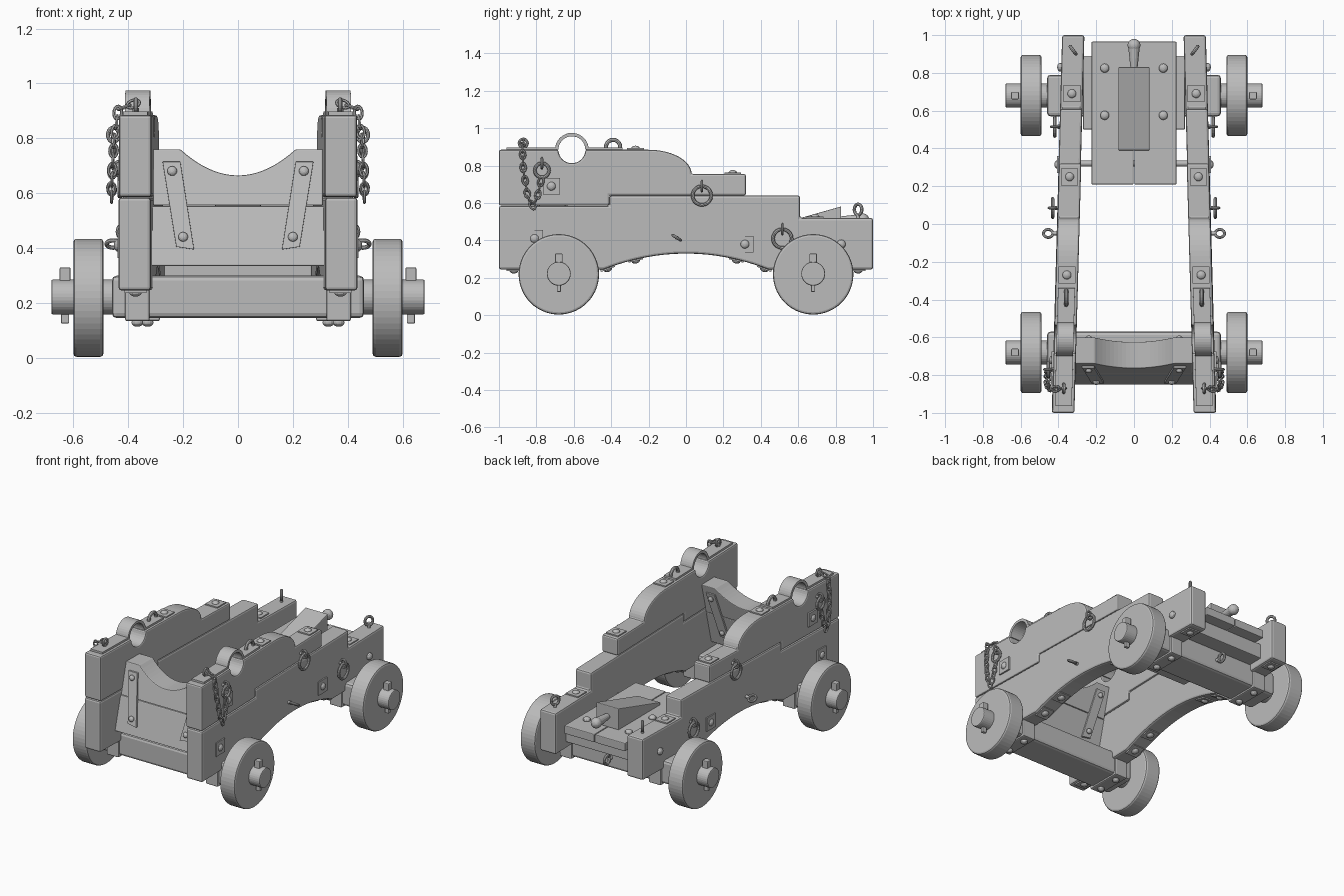
import bpy, bmesh, math
from mathutils import Vector, Matrix

cube = bpy.data.objects.get("Cube")
if cube:
    bpy.data.objects.remove(cube, do_unlink=True)

grey = bpy.data.materials.new("plain grey")
grey.use_nodes = True
grey.diffuse_color = (0.5, 0.5, 0.5, 1)
grey.node_tree.nodes["Principled BSDF"].inputs["Base Color"].default_value = (0.5, 0.5, 0.5, 1)
made = []


def finish(name, bm, bevel=0.0, mirror=False):
    bmesh.ops.recalc_face_normals(bm, faces=bm.faces)
    mesh = bpy.data.meshes.new(name)
    bm.to_mesh(mesh)
    bm.free()
    mesh.materials.append(grey)
    ob = bpy.data.objects.new(name, mesh)
    bpy.context.collection.objects.link(ob)
    if bevel:
        mod = ob.modifiers.new("Bevel", "BEVEL")
        mod.width, mod.segments = bevel, 2
        mod.limit_method, mod.angle_limit = "ANGLE", math.radians(40)
    if mirror:
        ob.modifiers.new("Mirror", "MIRROR")
    made.append(ob)


def prism(name, pts, place, d0, d1, bevel=0.0, mirror=False):
    # Extrude a profile between two depths; place maps (u, v, depth) to space
    bm = bmesh.new()
    a, b = [[bm.verts.new(place(u, v, d)) for u, v in pts] for d in (d0, d1)]
    bm.faces.new(a)
    bm.faces.new(b)
    for i in range(len(pts)):
        j = (i + 1) % len(pts)
        bm.faces.new((a[i], a[j], b[j], b[i]))
    finish(name, bm, bevel, mirror)


def add_box(bm, lo, hi, m=Matrix()):
    lo, hi = Vector(lo), Vector(hi)
    mat = m @ Matrix.Translation((lo + hi) / 2) @ Matrix.Diagonal((*(hi - lo), 1))
    bmesh.ops.create_cube(bm, size=1, matrix=mat)


def box(name, lo, hi, bevel=0.0, mirror=False):
    bm = bmesh.new()
    add_box(bm, lo, hi)
    finish(name, bm, bevel, mirror)


def add_rod(bm, p, q, r, r2=None, segs=16):
    p, q = Vector(p), Vector(q)
    mat = Matrix.Translation((p + q) / 2) @ (q - p).to_track_quat("Z", "Y").to_matrix().to_4x4()
    bmesh.ops.create_cone(bm, cap_ends=True, segments=segs, radius1=r,
                          radius2=r if r2 is None else r2, depth=(q - p).length, matrix=mat)


def add_ring(bm, c, u, v, a, b, r, n=20, m=8):
    # Elliptical ring around c, with half axes a along u and b along v
    c, u, v = Vector(c), Vector(u).normalized(), Vector(v).normalized()
    w = u.cross(v)
    rows = []
    for i in range(n):
        t = math.tau * i / n
        out = (u * math.cos(t) * b + v * math.sin(t) * a).normalized()
        p = c + u * a * math.cos(t) + v * b * math.sin(t)
        rows.append([bm.verts.new(p + r * (out * math.cos(k * math.tau / m) + w * math.sin(k * math.tau / m)))
                     for k in range(m)])
    for i in range(n):
        s, t = rows[i], rows[(i + 1) % n]
        for k in range(m):
            bm.faces.new((s[k], s[(k + 1) % m], t[(k + 1) % m], t[k]))


def add_bolt(bm, pos, normal, plate=0.0, r=0.024):
    m = Matrix.Translation(pos) @ Vector(normal).to_track_quat("Z", "Y").to_matrix().to_4x4()
    if plate:
        add_box(bm, (-plate, -plate, -0.01), (plate, plate, 0.008), m)
    bmesh.ops.create_uvsphere(bm, u_segments=14, v_segments=8, radius=r,
                              matrix=m @ Matrix.Translation((0, 0, 0.005)) @ Matrix.Diagonal((1, 1, 0.7, 1)))


def arc(cy, cz, ry, rz, a0, a1, n):
    return [(cy + ry * math.cos(math.radians(a0 + (a1 - a0) * i / n)),
             cz + rz * math.sin(math.radians(a0 + (a1 - a0) * i / n))) for i in range(n + 1)]


def mid(y):  # the cheeks close in towards the rear
    return 0.348 - 0.0275 * y


def on_cheek(y, z, d):
    return (mid(y) + d, y, z)


def outer(y, z, d=0.0):
    return on_cheek(y, z, 0.06 + d)


def belly(y):
    return 0.245 + 0.085 * max(0, 1 - (y / 0.44) ** 2)


# Stepped cheeks in two timbers
arch = [(-0.44 + 0.055 * i, belly(-0.44 + 0.055 * i)) for i in range(17)]
lower = [(-1, 0.245)] + arch + [(1, 0.245), (1, 0.52), (0.61, 0.52), (0.61, 0.64),
                                (-0.41, 0.64), (-0.41, 0.585), (-1, 0.585)]
prism("lower_cheek", lower, on_cheek, -0.058, 0.06, 0.012, True)
upper = [(-1, 0.587), (-0.41, 0.587), (-0.41, 0.641), (0.32, 0.641), (0.32, 0.755)]
upper += arc(-0.2, 0.755, 0.23, 0.13, 0, 90, 12) + arc(-0.61, 0.885, 0.072, 0.072, 0, -180, 16) + [(-1, 0.885)]
prism("upper_cheek", upper, on_cheek, -0.06, 0.058, 0.01, True)

# Iron strap arching over the pivot notch
strap = [(-0.96, 0.884), (-0.96, 0.898), (-0.7, 0.898)] + arc(-0.61, 0.885, 0.09, 0.09, 172, 8, 18)
strap += [(-0.34, 0.898), (-0.34, 0.884)] + arc(-0.61, 0.885, 0.072, 0.072, 0, 180, 18)
prism("pivot_strap", strap, on_cheek, -0.045, 0.045, 0.003, True)


# Leaning front transom of two planks, with a scooped top
def on_transom(x, z, d):
    return (x, -0.85 + 0.26 * (z - 0.335) + d, z)


prism("lower_transom", [(-0.32, 0.335), (0.32, 0.335), (0.32, 0.554), (-0.32, 0.554)],
      on_transom, 0, 0.14, 0.006)
scoop = [(0.21 * k / 10, 0.665 + 0.095 * (k / 10) ** 2) for k in range(10, -11, -1)]
prism("upper_transom", [(-0.31, 0.556), (0.31, 0.556), (0.31, 0.76)] + scoop + [(-0.31, 0.76)],
      on_transom, 0, 0.14, 0.005)
for side, d0, d1 in (("front", -0.012, 0.01), ("back", 0.13, 0.152)):
    prism(side + "_transom_strap", [(0.16, 0.395), (0.225, 0.405), (0.275, 0.715), (0.21, 0.715)],
          on_transom, d0, d1, 0.002, True)
bm = bmesh.new()
for x, z in ((0.24, 0.68), (0.2, 0.44)):
    add_bolt(bm, on_transom(x, z, -0.012), (0, -1, 0.26), 0, 0.018)
    add_bolt(bm, on_transom(x, z, 0.152), (0, 1, -0.26), 0, 0.018)
finish("transom_bolts", bm, 0, True)

# Axles, wheels and linch pins
for end, y in (("front", -0.68), ("rear", 0.68)):
    box(end + "_axle_beam", (-0.46, y - 0.11, 0.145), (0.46, y + 0.11, 0.3), 0.018)
    bm = bmesh.new()
    add_rod(bm, (-0.68, y, 0.222), (0.68, y, 0.222), 0.064, segs=32)
    finish(end + "_axle_shaft", bm, 0.006)
    bm = bmesh.new()
    add_rod(bm, (0.49, y, 0.219), (0.6, y, 0.219), 0.215, segs=56)
    finish(end + "_wheel", bm, 0.012, True)
    bm = bmesh.new()
    add_box(bm, (0.61, y - 0.02, 0.23), (0.65, y + 0.02, 0.33))
    add_box(bm, (0.615, y - 0.011, 0.125), (0.645, y + 0.011, 0.25))
    finish(end + "_linch_pin", bm, 0.005, True)
    x = mid(y)
    box(end + "_axle_clamp", (x - 0.045, y - 0.122, 0.134), (x + 0.045, y + 0.122, 0.26), 0.008, True)
    bm = bmesh.new()
    for dy in (-0.07, 0.07):
        add_bolt(bm, (x, y + dy, 0.134), (0, 0, -1), 0, 0.022)
    finish(end + "_clamp_bolts", bm, 0, True)

# Rear bed, its support and cross rod
box("bed_support", (-0.27, 0.5, 0.29), (0.27, 0.89, 0.39), 0.006)
box("bed_plank", (0.002, 0.21, 0.385), (0.225, 0.965, 0.44), 0.005, True)
bm = bmesh.new()
add_rod(bm, (-0.41, 0.32, 0.38), (0.41, 0.32, 0.38), 0.016)
finish("cross_rod", bm)
bm = bmesh.new()
for x, y in ((0.155, 0.825), (0.155, 0.575)):
    add_bolt(bm, (x, y, 0.44), (0, 0, 1))
finish("bed_bolts", bm, 0, True)

# Elevating wedge with a turned handle
prism("wedge", [(0.39, 0.438), (0.83, 0.438), (0.83, 0.582), (0.39, 0.457)],
      lambda y, z, d: (d, y, z), -0.083, 0.083, 0.005)
bm = bmesh.new()
add_rod(bm, (0, 0.82, 0.51), (0, 0.94, 0.51), 0.018, 0.031)
bmesh.ops.create_uvsphere(bm, u_segments=20, v_segments=12, radius=0.034,
                          matrix=Matrix.Translation((0, 0.946, 0.51)))
finish("wedge_handle", bm)

# Square washers and bolt heads on the cheeks
bm = bmesh.new()
for y, z in ((0.69, 0.52), (0.25, 0.755), (-0.27, 0.885)):
    add_bolt(bm, on_cheek(y, z, 0), (0, 0, 1), 0.045)
for y, z in ((-0.72, 0.69), (-0.81, 0.41), (0.315, 0.38)):
    add_bolt(bm, outer(y, z), (1, 0, 0), 0.045)
for y in (-0.92, -0.42, -0.27, 0.27, 0.42, 0.92):
    slope = -2 * 0.085 * y / 0.44 ** 2 if abs(y) < 0.43 else 0
    add_bolt(bm, on_cheek(y, belly(y), 0), (0, slope, -1), 0.04)
add_bolt(bm, outer(0.83, 0.38), (1, 0, 0))
finish("cheek_bolts", bm, 0, True)

# Hanging rings with their eye bolts
Y, Z = (0, 1, 0), (0, 0, 1)
bm = bmesh.new()
for y, z, r in ((0.085, 0.64, 0.05), (0.515, 0.41, 0.05), (-0.77, 0.775, 0.038)):
    add_ring(bm, outer(y, z, 0.025), Y, Z, r, r, 0.009)
    add_rod(bm, outer(y, z + r, -0.02), outer(y, z + r, 0.012), 0.011)
    add_ring(bm, outer(y, z + r, 0.025), (1, 0, 0), Z, 0.02, 0.026, 0.007)
finish("side_rings", bm, 0, True)

# Upright eyes on the cheek tops and side eye bolt
bm = bmesh.new()
add_ring(bm, on_cheek(-0.39, 0.9, 0), Y, Z, 0.038, 0.038, 0.011)
add_rod(bm, on_cheek(0.92, 0.5, 0), on_cheek(0.92, 0.54, 0), 0.01)
add_ring(bm, on_cheek(0.92, 0.565, 0), (0.6, 0.8, 0), Z, 0.025, 0.029, 0.009)
add_rod(bm, on_cheek(-0.87, 0.88, 0), on_cheek(-0.87, 0.91, 0), 0.012)
add_ring(bm, on_cheek(-0.87, 0.92, 0), Y, Z, 0.022, 0.022, 0.008)
add_rod(bm, outer(-0.05, 0.415, -0.02), outer(-0.05, 0.415, 0.025), 0.01)
add_ring(bm, outer(-0.05, 0.415, 0.045), (1, 0, 0), (0, 0.8, -0.5), 0.025, 0.025, 0.008)
finish("eye_bolts", bm, 0, True)

# Chain drooping from the front eye to the side ring
path = [Vector(p) for p in (on_cheek(-0.87, 0.925, 0.01), outer(-0.875, 0.905, 0.005), outer(-0.87, 0.78, 0.02),
                            outer(-0.845, 0.63, 0.03), outer(-0.82, 0.585, 0.03), outer(-0.795, 0.63, 0.03),
                            outer(-0.77, 0.74, 0.025))]
bm = bmesh.new()
travel, count = 0.0, 0
for p, q in zip(path, path[1:]):
    span = (q - p).length
    along = (q - p) / span
    flat = along.cross(Vector((1, 0, 0.2))).normalized()
    while travel < span:
        side = flat if count % 2 else along.cross(flat)
        add_ring(bm, p + along * travel, along, side, 0.024, 0.014, 0.0055, 14, 6)
        travel += 0.035
        count += 1
    travel -= span
finish("chain", bm, 0, True)

# Towing eye behind the rear axle
bm = bmesh.new()
add_rod(bm, (0, 0.78, 0.22), (0, 0.815, 0.22), 0.012)
add_ring(bm, (0, 0.835, 0.22), Y, Z, 0.028, 0.028, 0.009)
finish("towing_eye", bm)

# Smooth round parts, keep hard edges
for ob in bpy.context.view_layer.objects:
    ob.select_set(ob in made)
bpy.context.view_layer.objects.active = made[0]
bpy.ops.object.shade_smooth_by_angle(angle=math.radians(35))
